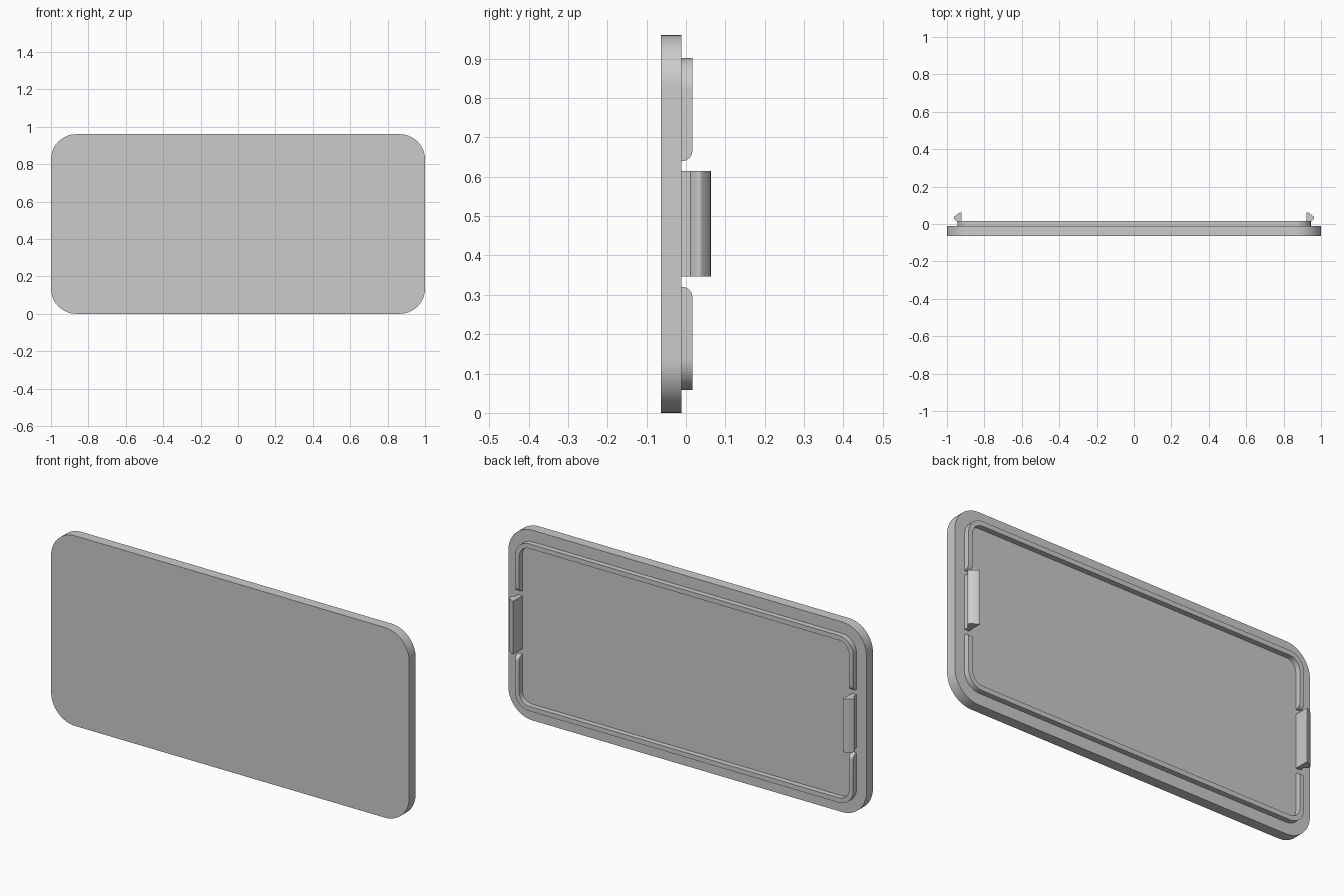
import bpy, bmesh
from math import cos, sin, pi, radians, sqrt

cube = bpy.data.objects.get("Cube")
if cube:
    bpy.data.objects.remove(cube, do_unlink=True)

HEIGHT = 0.96
MID = HEIGHT / 2
FRONT, BACK = -0.063, -0.011      # plate faces
RIM_TOP = 0.016
SINK = 0.002                      # how far raised parts sit into the plate

grey = bpy.data.materials.new("light grey plastic")
grey.use_nodes = True
colour = (0.6, 0.6, 0.6, 1)
grey.diffuse_color = colour
grey.node_tree.nodes["Principled BSDF"].inputs["Base Color"].default_value = colour


def finish(bm, name):
    bmesh.ops.recalc_face_normals(bm, faces=bm.faces)
    mesh = bpy.data.meshes.new(name)
    bm.to_mesh(mesh)
    bm.free()
    mesh.materials.append(grey)
    obj = bpy.data.objects.new(name, mesh)
    bpy.context.collection.objects.link(obj)
    bpy.ops.object.select_all(action='DESELECT')
    obj.select_set(True)
    bpy.context.view_layer.objects.active = obj
    bpy.ops.object.shade_smooth_by_angle(angle=radians(30))
    return obj


def prism(name, points, offset):
    """Extrude a closed outline of 3D points along an offset."""
    bm = bmesh.new()
    face = bm.faces.new([bm.verts.new(p) for p in points])
    new = bmesh.ops.extrude_face_region(bm, geom=[face])["geom"]
    verts = [v for v in new if isinstance(v, bmesh.types.BMVert)]
    bmesh.ops.translate(bm, verts=verts, vec=offset)
    return finish(bm, name)


def corner(cx, cz, radius, start, steps=16):
    """Quarter arc, as points in x and z."""
    angles = [start + pi / 2 * i / steps for i in range(steps + 1)]
    return [(cx + radius * cos(a), cz + radius * sin(a)) for a in angles]


# Rounded cover plate
R = 0.135
outline = []
for i, (sx, sz) in enumerate([(1, 1), (-1, 1), (-1, -1), (1, -1)]):
    outline += corner(sx * (1 - R), MID + sz * (MID - R), R, i * pi / 2)
prism("cover_plate", [(x, FRONT, z) for x, z in outline], (0, BACK - FRONT, 0))


# Raised locating rim: two C-shaped halves with rounded free ends
def rim_half(name, side):
    half_w, half_h, radius, wall = 0.945, 0.422, 0.08, 0.024
    gap, end_r = 0.16, 0.025
    stations = []                 # outer point, inner point, top height
    for i in range(9):
        a = pi / 2 * i / 8
        h = gap + end_r * (1 - cos(a))
        y = RIM_TOP - end_r * (1 - sin(a))
        stations.append(((half_w, h), (half_w - wall, h), y))
    centre = (half_w - radius, half_h - radius)
    outer = corner(*centre, radius, 0)
    inner = corner(*centre, radius - wall, 0)
    stations += [(o, n, RIM_TOP) for o, n in zip(outer, inner)]
    # the other end is the same path mirrored
    stations += [((-o[0], o[1]), (-n[0], n[1]), y) for o, n, y in reversed(stations)]

    bm = bmesh.new()
    rings = []
    for o, n, y in stations:
        section = [(o, BACK - SINK), (o, y), (n, y), (n, BACK - SINK)]
        rings.append([bm.verts.new((p[0], d, MID + side * p[1])) for p, d in section])
    for a, b in zip(rings, rings[1:]):
        for i in range(4):
            j = (i + 1) % 4
            bm.faces.new((a[i], a[j], b[j], b[i]))
    bm.faces.new(rings[0])
    bm.faces.new(rings[-1])
    return finish(bm, name)


rim_half("upper_rim", 1)
rim_half("lower_rim", -1)

# Snap clips: a stem with an outward barb
clip_profile = [(0.921, BACK - SINK), (0.945, BACK - SINK), (0.945, 0.012),
                (0.961, 0.026), (0.963, 0.03), (0.963, 0.036), (0.961, 0.04),
                (0.935, 0.059), (0.929, 0.062), (0.921, 0.063)]
for name, side in (("left_clip", 1), ("right_clip", -1)):
    prism(name, [(side * x, y, 0.347) for x, y in clip_profile], (0, 0, 0.268))
